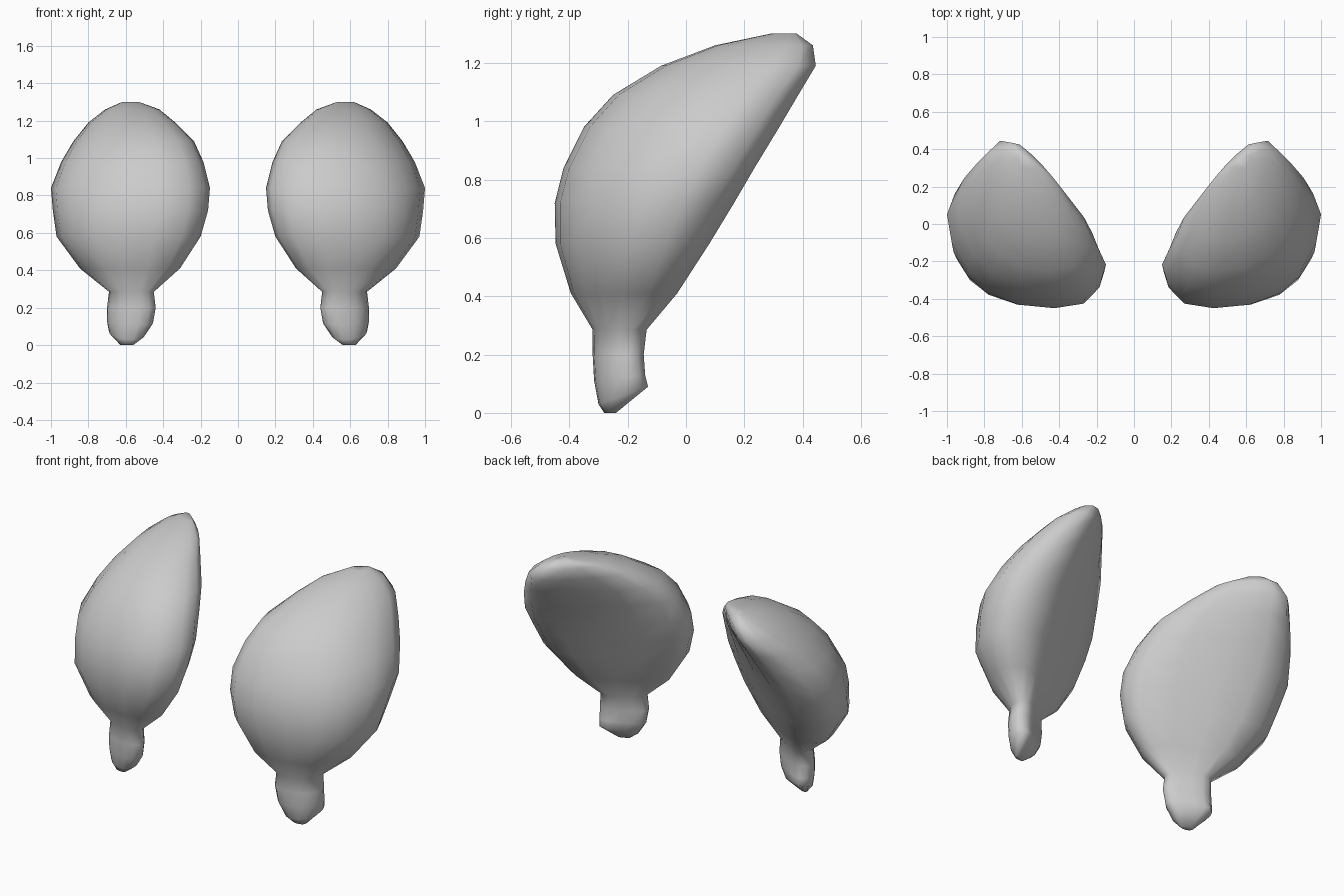
import bpy, bmesh

# D-shaped cross-section in a unit box: rounded front, nearly flat back, turned outward
SECTION = [(0, .31), (.03, .18), (.13, .04), (.32, 0), (.55, .03), (.75, .13), (.88, .28),
           (.97, .49), (1, .72), (.95, .89), (.82, 1), (.66, .97), (.45, .82), (.22, .62), (.05, .45)]

# Slices from stem to tip: z, inner x, outer x, front y, back y, rise toward the back
SLICES = [
    (.00, .56, .63, -.28, -.24, .00),
    (.03, .50, .69, -.30, -.13, .06),
    (.11, .455, .70, -.315, -.14, .02),
    (.20, .44, .70, -.32, -.145, .00),
    (.285, .45, .69, -.32, -.135, .00),
    (.41, .31, .845, -.395, -.03, .00),
    (.58, .20, .97, -.447, .08, .00),
    (.72, .16, .99, -.45, .165, .00),
    (.84, .15, 1.0, -.42, .235, .00),
    (.98, .185, .945, -.35, .32, .00),
    (1.09, .235, .88, -.25, .385, .00),
    (1.19, .335, .80, -.085, .445, .00),
    (1.26, .42, .71, .10, .435, .00),
    (1.30, .53, .62, .29, .38, .00),
]

# Padded leaf-shaped ear on a short stem
bm = bmesh.new()
rings = []
for z, x0, x1, y0, y1, rise in SLICES:
    rings.append([bm.verts.new((x0 + u * (x1 - x0), y0 + v * (y1 - y0), z + rise * v))
                  for u, v in SECTION])
n = len(SECTION)
for lower, upper in zip(rings, rings[1:]):
    for i in range(n):
        j = (i + 1) % n
        bm.faces.new((lower[i], lower[j], upper[j], upper[i]))
bm.faces.new(rings[0][::-1])
bm.faces.new(rings[-1])
bmesh.ops.recalc_face_normals(bm, faces=bm.faces)
for face in bm.faces:
    face.smooth = True

mesh = bpy.data.meshes.new("ears")
bm.to_mesh(mesh)
bm.free()
ears = bpy.data.objects.new("ears", mesh)
bpy.context.collection.objects.link(ears)

# Mirrored twin on the other side
mirror = ears.modifiers.new("mirror", 'MIRROR')
mirror.use_axis[0] = True
mirror.use_mirror_merge = False
